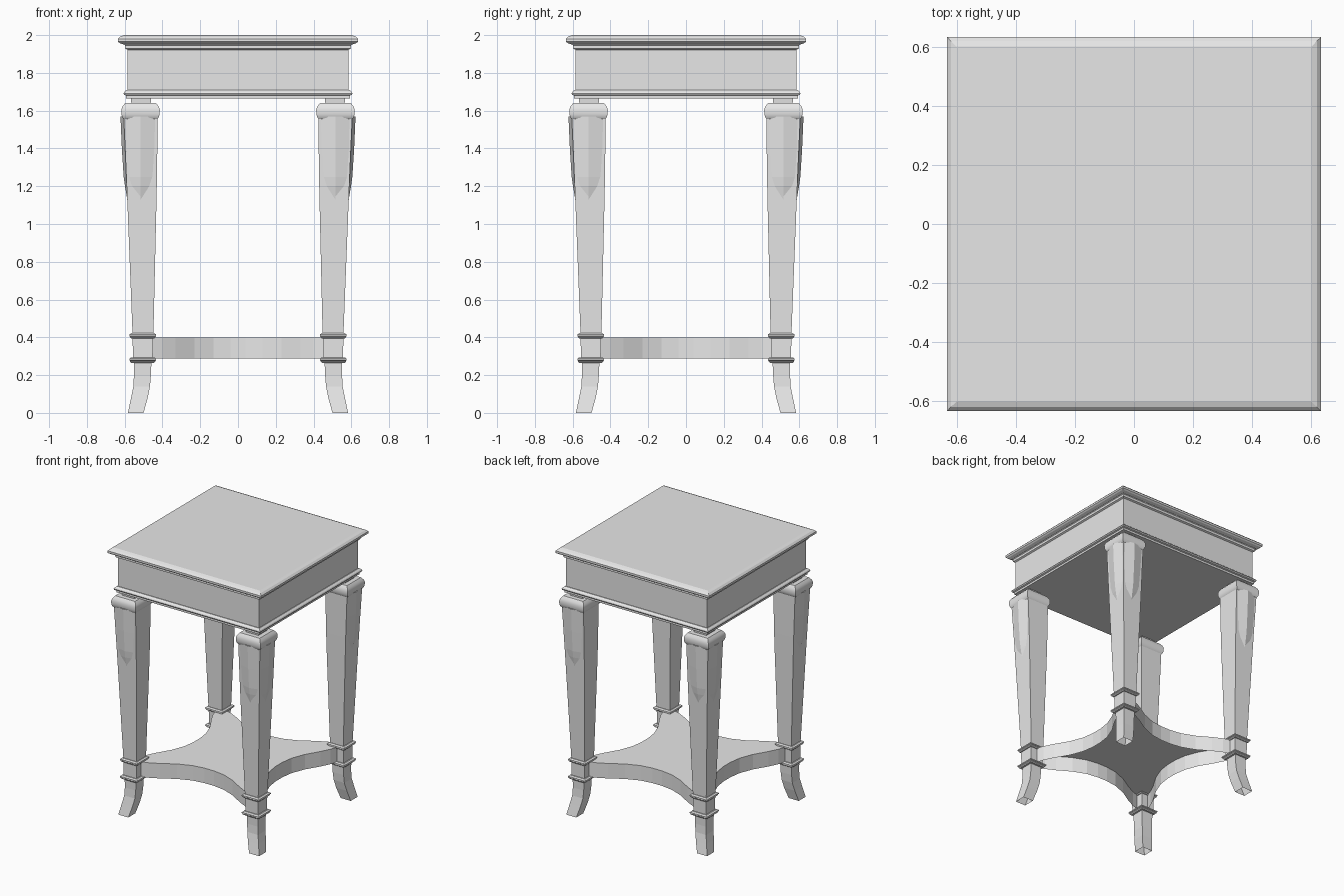
import bpy, bmesh, math

if "Cube" in bpy.data.objects:
    bpy.data.objects.remove(bpy.data.objects["Cube"], do_unlink=True)

grey = bpy.data.materials.new("plain grey")
grey.use_nodes = True
grey.diffuse_color = (0.8, 0.8, 0.8, 1)
grey.node_tree.nodes["Principled BSDF"].inputs["Base Color"].default_value = (0.8, 0.8, 0.8, 1)


def loft(name, rings, mirrored=False, smooth=0, open_base=False):
    """Skin a solid through a list of matching rings, with or without a base."""
    bm = bmesh.new()
    loops = [[bm.verts.new(p) for p in ring] for ring in rings]
    n = len(loops[0])
    for a, b in zip(loops, loops[1:]):
        for i in range(n):
            j = (i + 1) % n
            bm.faces.new((a[i], a[j], b[j], b[i]))
    if not open_base:
        bm.faces.new(loops[0][::-1])
    bm.faces.new(loops[-1])
    bmesh.ops.recalc_face_normals(bm, faces=bm.faces)
    mesh = bpy.data.meshes.new(name)
    bm.to_mesh(mesh)
    bm.free()
    mesh.materials.append(grey)
    ob = bpy.data.objects.new(name, mesh)
    bpy.context.collection.objects.link(ob)
    if smooth:
        bpy.ops.object.select_all(action='DESELECT')
        bpy.context.view_layer.objects.active = ob
        ob.select_set(True)
        bpy.ops.object.shade_smooth_by_angle(angle=math.radians(smooth))
    if mirrored:
        mod = ob.modifiers.new("four corners", 'MIRROR')
        mod.use_axis = (True, True, False)
        mod.use_mirror_merge = False


def square(inner, outer, z):
    """Square section on the corner diagonal, in the front left quarter."""
    return [(inner, -inner, z), (outer, -inner, z), (outer, -outer, z), (inner, -outer, z)]


def stack(name, profile, **kw):
    loft(name, [square(a, b, z) for a, b, z in profile], **kw)


def slab(name, profile):
    stack(name, [(-h, h, z) for h, z in profile])


# Table top, apron and mouldings
slab("table_top", [(0.605, 1.95), (0.625, 1.957), (0.635, 1.965), (0.635, 1.98),
                   (0.622, 1.993), (0.602, 2.0)])
slab("top_moulding", [(0.585, 1.922), (0.597, 1.928), (0.597, 1.945), (0.605, 1.953)])
slab("apron", [(0.585, 1.67), (0.585, 1.93)])
slab("bottom_moulding", [(0.592, 1.665), (0.592, 1.68), (0.603, 1.684), (0.606, 1.692),
                         (0.602, 1.7), (0.59, 1.71)])

# Legs: flared foot, block, tapered shaft and rounded cap
stack("foot", [(0.5, 0.583, 0), (0.478, 0.566, 0.08), (0.466, 0.554, 0.14),
               (0.461, 0.551, 0.2), (0.458, 0.552, 0.28)], mirrored=True, open_base=True)
stack("leg_block", [(0.452, 0.556, 0.27), (0.45, 0.558, 0.41)], mirrored=True)
stack("leg_shaft", [(0.448, 0.558, 0.41), (0.432, 0.585, 1.1), (0.429, 0.591, 1.25),
                    (0.425, 0.605, 1.57)], mirrored=True)
stack("leg_cap", [(0.43, 0.602, 1.553), (0.421, 0.612, 1.563), (0.415, 0.617, 1.58),
                  (0.414, 0.618, 1.605), (0.42, 0.612, 1.622), (0.434, 0.598, 1.64)],
      mirrored=True, smooth=30)
stack("leg_neck", [(0.463, 0.564, 1.63), (0.46, 0.567, 1.67)], mirrored=True)
for name, z in (("lower_ring", 0.265), ("upper_ring", 0.393)):
    stack(name, [(0.445, 0.565, z), (0.438, 0.571, z + 0.006), (0.438, 0.571, z + 0.011),
                 (0.433, 0.575, z + 0.014), (0.433, 0.575, z + 0.022),
                 (0.443, 0.565, z + 0.029)], mirrored=True)


# Faceted knee panels on the two outer faces of each leg
def knee_ring(z, half, ridge, side):
    face = 0.585 + (z - 1.1) * 0.043
    mid = 0.515
    pts = [(mid - half, face - 0.003), (mid, face + ridge),
           (mid + half, face - 0.003), (mid, face - 0.03)]
    return [(d, -u, z) if side else (u, -d, z) for u, d in pts]


for side, name in enumerate(("front_knee_panel", "side_knee_panel")):
    loft(name, [knee_ring(z, half, ridge, side) for z, half, ridge in
                ((1.57, 0.088, 0.017), (1.4, 0.083, 0.017), (1.25, 0.073, 0.014),
                 (1.2, 0.058, 0.009), (1.13, 0.003, 0.0))], mirrored=True)

# Four-pointed shelf with S-curved sides, hollow underneath
half_edge = [(0.48, 0.512), (0.4, 0.487), (0.33, 0.452), (0.23, 0.392),
             (0.13, 0.353), (0.04, 0.34)]
edge = [(-x, -y) for x, y in half_edge] + [(x, -y) for x, y in reversed(half_edge)]
outline = []
for turn in range(4):
    outline += edge
    edge = [(-y, x) for x, y in edge]
loft("shelf", [[(x, y, z) for x, y in outline] for z in (0.288, 0.4)], open_base=True)
